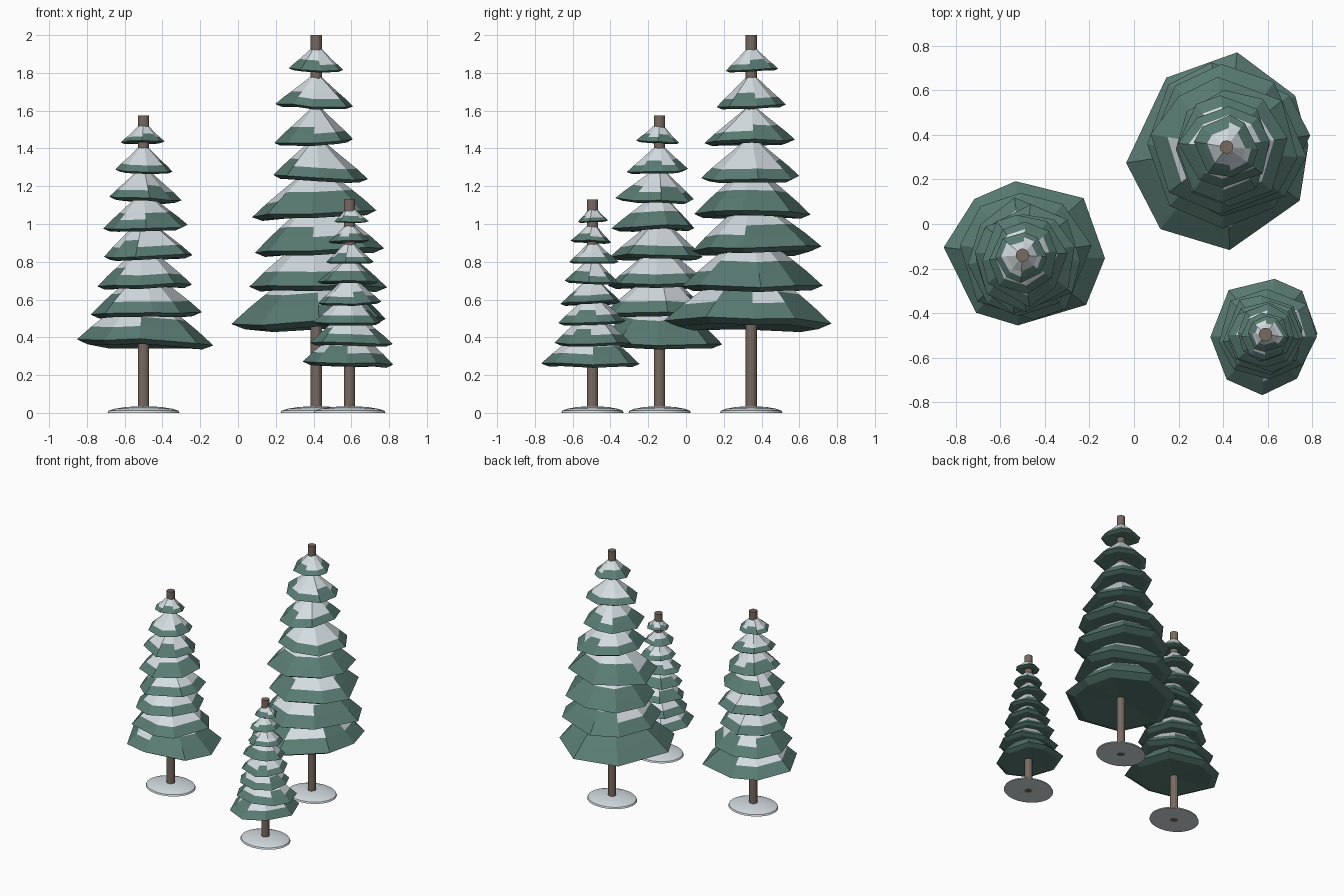
import bpy, bmesh, random
from math import cos, sin, pi, hypot, radians

random.seed(4)
cube = bpy.data.objects.get("Cube")
if cube:
    bpy.data.objects.remove(cube)

SIDES = 8
TRUNK_RADIUS = 0.03


def make_material(name, rgb):
    mat = bpy.data.materials.new(name)
    mat.use_nodes = True
    mat.diffuse_color = (*rgb, 1)
    bsdf = next(n for n in mat.node_tree.nodes if n.type == 'BSDF_PRINCIPLED')
    bsdf.inputs["Base Color"].default_value = (*rgb, 1)
    return mat


needles = make_material("pine green", (0.10, 0.20, 0.17))
snow = make_material("snow white", (0.66, 0.72, 0.75))
bark = make_material("bark brown", (0.19, 0.145, 0.12))


def make_object(name, bm, materials):
    bmesh.ops.recalc_face_normals(bm, faces=bm.faces)
    mesh = bpy.data.meshes.new(name)
    bm.to_mesh(mesh)
    bm.free()
    for mat in materials:
        mesh.materials.append(mat)
    obj = bpy.data.objects.new(name, mesh)
    bpy.context.collection.objects.link(obj)
    return obj


def add_tier(bm, centre, z, reach):
    """One skirt of branches reaching left, right, front and back."""
    left, right, front, back = reach
    mean = sum(reach) / 4
    height = 0.8 * mean
    tilt_x, tilt_y = (random.uniform(-0.05, 0.05) for _ in "xy")
    corners = []
    for i in range(SIDES):
        angle = 2 * pi * i / SIDES + radians(random.uniform(-10, 10))
        c, s = cos(angle), sin(angle)
        rx = right if c > 0 else left
        ry = back if s > 0 else front
        radius = random.uniform(0.96, 1.05) / hypot(c / rx, s / ry)
        x, y = radius * c, radius * s
        sag = tilt_x * x + tilt_y * y + random.uniform(-0.03, 0.03) * mean
        corners.append((x, y, sag))

    def ring(scale, rise):
        return [bm.verts.new((centre[0] + x * scale, centre[1] + y * scale,
                              z + sag * scale + rise))
                for x, y, sag in corners]

    # Collar at the trunk, two snow lines, rim, underside edge
    rings = [ring(0.7 * TRUNK_RADIUS / mean, height), ring(0.6, 0.45 * height),
             ring(0.78, 0.26 * height), ring(1, 0), ring(0.84, -0.07 * mean)]
    hub = bm.verts.new((*centre, z - 0.03 * mean))
    for i in range(SIDES):
        j = (i + 1) % SIDES
        snowy = (True, random.random() < 0.55, False, False)
        for upper, lower, white in zip(rings, rings[1:], snowy):
            face = bm.faces.new((upper[i], lower[i], lower[j], upper[j]))
            face.material_index = int(white)
        bm.faces.new((rings[-1][i], hub, rings[-1][j]))


def make_tree(name, centre, height, first_z, last_z, reaches):
    # Trunk
    bm = bmesh.new()
    bmesh.ops.create_cone(bm, cap_ends=True, segments=12, radius1=TRUNK_RADIUS,
                          radius2=TRUNK_RADIUS, depth=height)
    bmesh.ops.translate(bm, verts=bm.verts, vec=(*centre, height / 2))
    make_object(name + "_trunk", bm, [bark])

    # Branch tiers
    bm = bmesh.new()
    step = (last_z - first_z) / (len(reaches) - 1)
    for i, reach in enumerate(reaches):
        add_tier(bm, centre, first_z + i * step, reach)
    make_object(name + "_branches", bm, [needles, snow])

    # Flat oval snow mound, left open around the trunk underneath
    bm = bmesh.new()
    segments = 32
    profile = [(0.15, 0.0), (1, 0.0), (0.97, 0.012), (0.8, 0.022),
               (0.5, 0.031), (0.15, 0.035)]
    rows = []
    for r, z in profile:
        rows.append([bm.verts.new((centre[0] + 0.19 * r * cos(2 * pi * k / segments),
                                   centre[1] + 0.165 * r * sin(2 * pi * k / segments), z))
                     for k in range(segments)])
    for low, high in zip(rows, rows[1:] + rows[:1]):
        for k in range(segments):
            n = (k + 1) % segments
            bm.faces.new((low[k], low[n], high[n], high[k]))
    mound = make_object(name + "_snow_mound", bm, [snow])
    bpy.ops.object.select_all(action='DESELECT')
    mound.select_set(True)
    bpy.context.view_layer.objects.active = mound
    bpy.ops.object.shade_smooth_by_angle(angle=radians(40))


# Each tier's reach from the trunk: left, right, front, back, lowest first
make_tree("middle_tree", (-0.5, -0.14), 1.575, 0.375, 1.435, [
    (.34, .38, .31, .34), (.28, .31, .3, .28), (.24, .26, .28, .25),
    (.21, .27, .27, .23), (.21, .24, .25, .19), (.18, .2, .23, .19),
    (.15, .16, .18, .15), (.12, .11, .12, .1)])
make_tree("tall_tree", (0.415, 0.345), 2.0, 0.48, 1.82, [
    (.44, .37, .46, .42), (.37, .37, .35, .37), (.34, .37, .3, .37),
    (.33, .33, .3, .32), (.23, .28, .26, .26), (.23, .2, .25, .23),
    (.21, .2, .19, .18), (.15, .14, .14, .14)])
make_tree("small_tree", (0.59, -0.495), 1.13, 0.265, 1.015, [
    (.25, .23, .26, .26), (.21, .23, .21, .21), (.2, .17, .19, .18),
    (.16, .17, .18, .15), (.17, .15, .15, .14), (.12, .13, .12, .14),
    (.11, .11, .12, .1), (.08, .1, .08, .08)])
